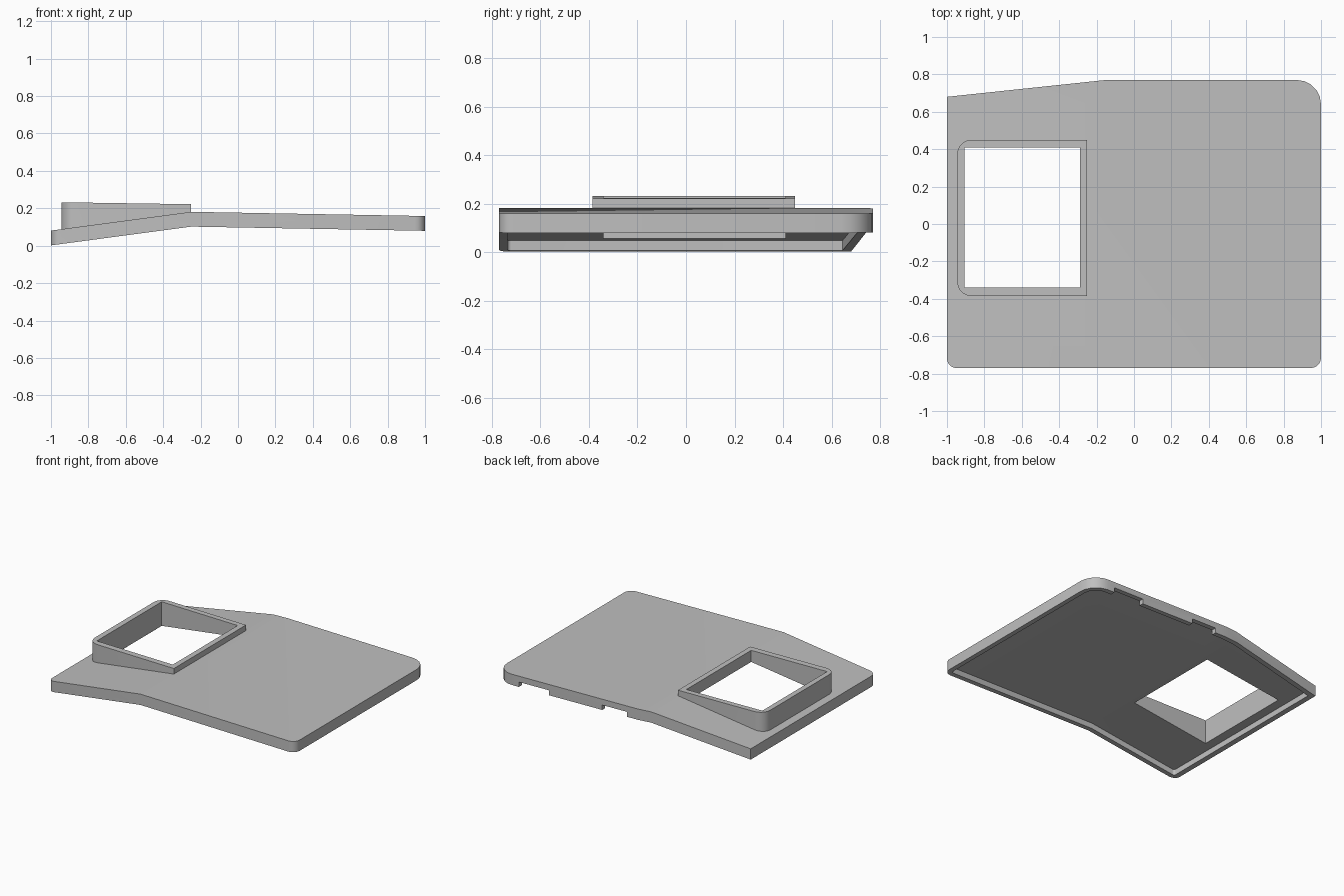
import bpy
import bmesh
import math
from mathutils import Vector

cube = bpy.data.objects.get("Cube")
if cube:
    bpy.data.objects.remove(cube, do_unlink=True)

grey = bpy.data.materials.new("light grey")
grey.use_nodes = True
colour = (0.52, 0.52, 0.52, 1)
grey.diffuse_color = colour
next(n for n in grey.node_tree.nodes if n.type == "BSDF_PRINCIPLED").inputs["Base Color"].default_value = colour


def prism(name, points, offset):
    """Solid made by sweeping a flat polygon along an offset vector."""
    bm = bmesh.new()
    base = bm.faces.new([bm.verts.new(p) for p in points])
    swept = bmesh.ops.extrude_face_region(bm, geom=[base])["geom"]
    bmesh.ops.translate(bm, vec=offset, verts=[v for v in swept if isinstance(v, bmesh.types.BMVert)])
    bmesh.ops.recalc_face_normals(bm, faces=bm.faces)
    mesh = bpy.data.meshes.new(name)
    bm.to_mesh(mesh)
    bm.free()
    mesh.materials.append(grey)
    obj = bpy.data.objects.new(name, mesh)
    bpy.context.scene.collection.objects.link(obj)
    return obj


def combine(obj, other, operation):
    """Apply a boolean and remove the helper solid."""
    mod = obj.modifiers.new("cut", "BOOLEAN")
    mod.object, mod.operation, mod.solver = other, operation, "EXACT"
    graph = bpy.context.evaluated_depsgraph_get()
    mesh = bpy.data.meshes.new_from_object(obj.evaluated_get(graph))
    obj.modifiers.clear()
    obj.data = mesh
    bpy.data.objects.remove(other, do_unlink=True)


def rounded(corners, steps=5):
    """Outline from (x, y, radius) corners; rounded ones are square."""
    result = []
    for i, (x, y, r) in enumerate(corners):
        c = Vector((x, y))
        if r <= 0:
            result.append(c)
            continue
        u = (Vector(corners[i - 1][:2]) - c).normalized()
        v = (Vector(corners[(i + 1) % len(corners)][:2]) - c).normalized()
        for k in range(steps + 1):
            a = math.pi / 2 * k / steps
            result.append(c + r * (u + v) - r * (v * math.cos(a) + u * math.sin(a)))
    return result


def rectangle(x0, x1, y0, y1, r=0):
    return rounded([(x0, y0, r), (x1, y0, 0), (x1, y1, 0), (x0, y1, r)])


def column(outline):
    return prism("column", [(x, y, -1) for x, y in outline], (0, 0, 2))


def solid(name, outline, low, high):
    """Upright outline trimmed to a band between two side profiles."""
    band = prism(name, [(x, -1, z) for x, z in low + high[::-1]], (0, 2, 0))
    combine(band, column(outline), "INTERSECT")
    return band


def bent(height):
    """Side line of the bent plate, raised by a height."""
    return [(-1.2, -0.025 + height), (-0.25, 0.102 + height), (1.2, 0.076 + height)]


def plate_outline(d):
    return rounded([(-1 + d, -0.77 + d, 0.05 - d), (1 - d, -0.77 + d, 0.055 - d),
                    (1 - d, 0.77 - d, 0.13 - d), (-0.15, 0.77 - d, 0),
                    (-1 + d, 0.68 - d, 0)])


# Bent plate with a hollow underside and a hanging rim
plate = solid("bent_plate", plate_outline(0), bent(0), bent(0.079))
combine(plate, solid("hollow", plate_outline(0.035), bent(-0.1), bent(0.041)), "DIFFERENCE")

# Two notches in the back rim
for x0, x1 in ((0.57, 0.815), (-0.06, 0.14)):
    notch = solid("notch", rectangle(x0, x1, 0.7, 0.9), bent(-0.1), bent(0.036))
    combine(plate, notch, "DIFFERENCE")

# Raised collar around the window
collar = solid("window_collar", rectangle(-0.945, -0.25, -0.385, 0.45, 0.075),
               bent(0.079), [(-1.2, 0.236), (-0.2, 0.221), (1.2, 0.2)])

# Square window through both parts
for part in (plate, collar):
    combine(part, column(rectangle(-0.905, -0.29, -0.34, 0.41)), "DIFFERENCE")
    part.data.polygons.foreach_set("use_smooth", [True] * len(part.data.polygons))
    part.data.set_sharp_from_angle(angle=math.radians(25))
